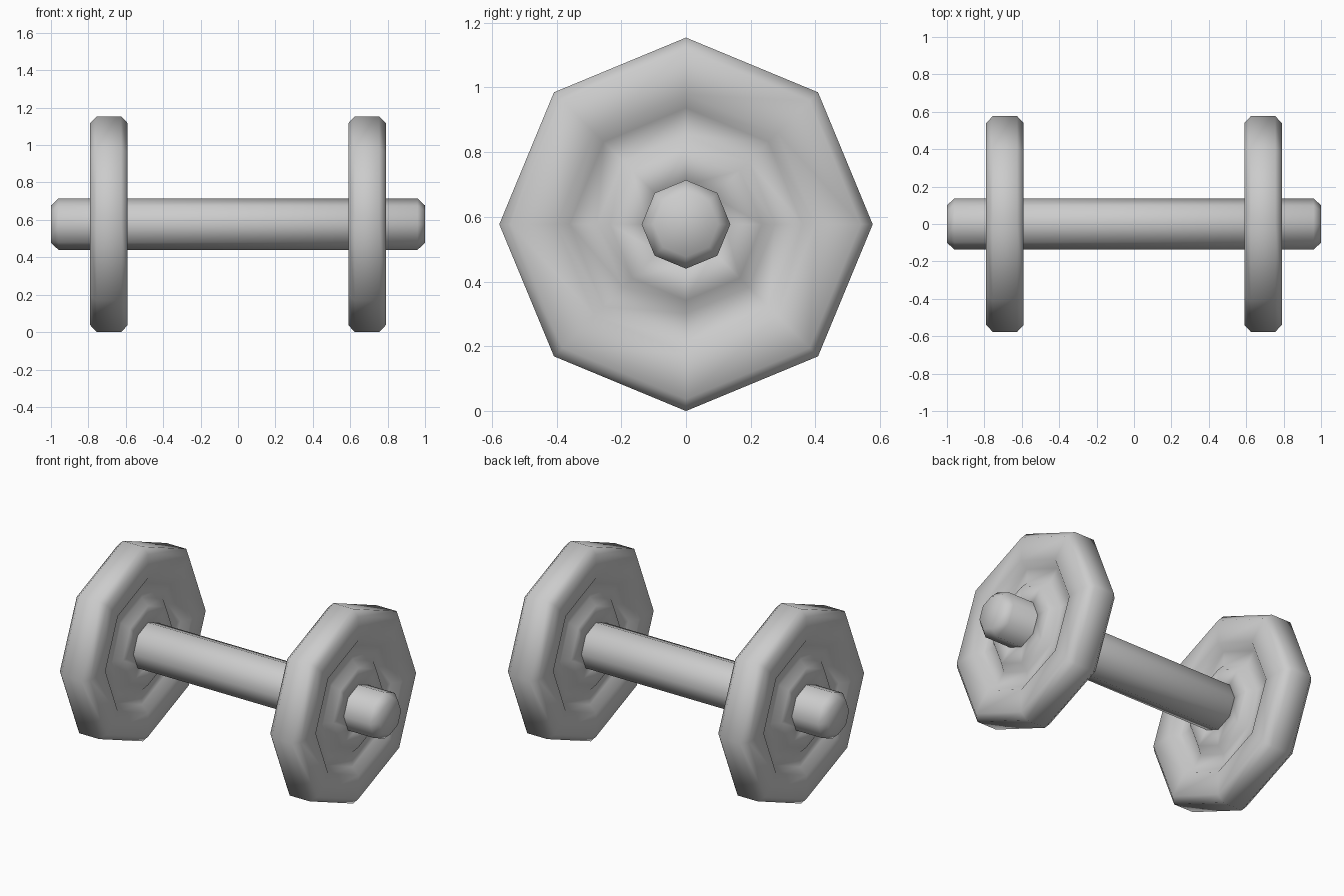
import bpy, bmesh
from math import sin, cos, pi

if "Cube" in bpy.data.objects:
    bpy.data.objects.remove(bpy.data.objects["Cube"])

SIDES = 8
CENTRE_Z = 0.577


def lathe_x(name, profile, closed):
    """Spin (x, radius) points around the bar axis; cap ends if not closed."""
    bm = bmesh.new()
    rings = []
    for x, r in profile:
        rings.append([bm.verts.new((x, r * sin(2 * pi * i / SIDES),
                                    CENTRE_Z + r * cos(2 * pi * i / SIDES)))
                      for i in range(SIDES)])
    pairs = list(zip(rings, rings[1:]))
    if closed:
        pairs.append((rings[-1], rings[0]))
    for a, b in pairs:
        for i in range(SIDES):
            j = (i + 1) % SIDES
            bm.faces.new((a[i], a[j], b[j], b[i]))
    if not closed:
        bm.faces.new(rings[0])
        bm.faces.new(rings[-1])
    bmesh.ops.recalc_face_normals(bm, faces=bm.faces)
    for f in bm.faces:
        f.smooth = True
    mesh = bpy.data.meshes.new(name)
    bm.to_mesh(mesh)
    bm.free()
    obj = bpy.data.objects.new(name, mesh)
    bpy.context.collection.objects.link(obj)
    return obj


# handle bar with bevelled ends
lathe_x("handle_bar", [(-1, 0.1), (-0.96, 0.137), (0.96, 0.137), (1, 0.1)], False)

# weight plates: bevelled rim, grooved ring and raised hub on both faces
half = [(0.1, 0.12), (0.1, 0.235), (0.06, 0.275), (0.06, 0.36),
        (0.1, 0.40), (0.1, 0.54), (0.065, 0.577)]
section = half + [(-x, r) for x, r in reversed(half)]
for side, cx in (("left", -0.69), ("right", 0.69)):
    lathe_x(side + "_plate", [(cx + x, r) for x, r in section], True)
